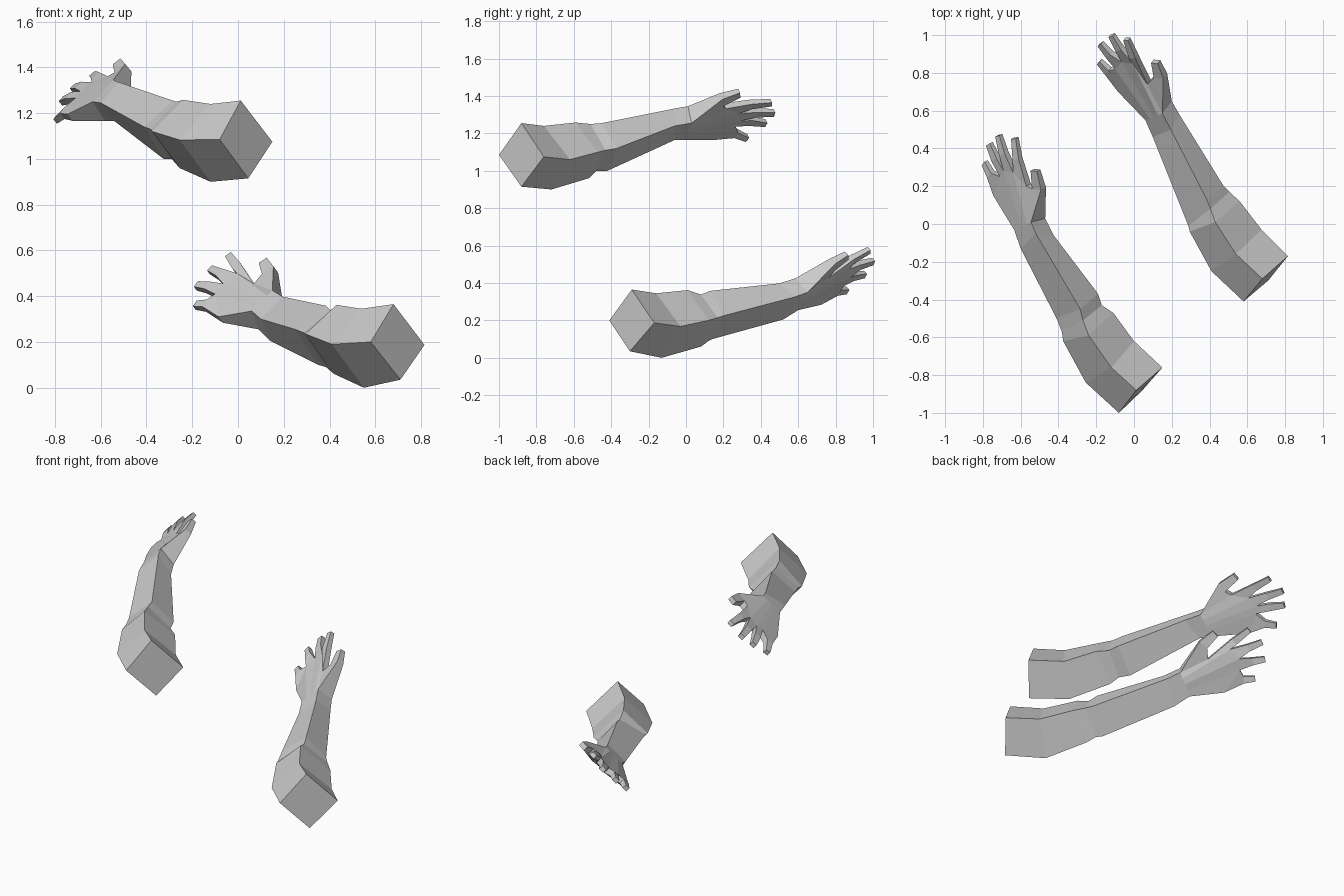
import bpy, bmesh
from mathutils import Vector as V

if "Cube" in bpy.data.objects:
    bpy.data.objects.remove(bpy.data.objects["Cube"])

skin = bpy.data.materials.new("light_grey")
skin.diffuse_color = (0.6, 0.6, 0.6, 1)
skin.use_nodes = True
skin.node_tree.nodes["Principled BSDF"].inputs["Base Color"].default_value = skin.diffuse_color


def vecs(rows):
    return [V(r) for r in rows]


def skin_rings(bm, rings, cap_start=False, cap_end=False):
    """Join four-sided rings into a tube."""
    loops = [[bm.verts.new(p) for p in r] for r in rings]
    for a, b in zip(loops, loops[1:]):
        for i in range(4):
            j = (i + 1) % 4
            bm.faces.new((a[i], a[j], b[j], b[i]))
    if cap_start:
        bm.faces.new(loops[0])
    if cap_end:
        bm.faces.new(loops[-1])


def ring(center, direction, n, width, thick):
    """Ring ordered: outer back, outer palm, inner palm, inner back."""
    u = direction.cross(n).normalized() * width / 2
    v = n * thick / 2
    return [center + u + v, center + u - v, center - u - v, center - u + v]


def build_arm(name, sections, knuckles, tips, thumb):
    bm = bmesh.new()
    rings = [vecs(s) for s in sections]
    knuckles, tips, thumb = vecs(knuckles), vecs(tips), vecs(thumb)
    # sleeve-like arm tube, ring order: little-finger side, back, thumb side, palm
    skin_rings(bm, rings, cap_start=True)
    L, T, R, B = rings[-1]
    n = (tips[3] - tips[0]).cross(tips[2] - (L + R) / 2).normalized()
    palm = [k - n * 0.04 for k in knuckles]

    # palm: wrist row to knuckle row, back and underside
    def strip(p0, p1, row):
        for i in range(4):
            quad = (p0.lerp(p1, i / 4), p0.lerp(p1, (i + 1) / 4), row[i + 1], row[i])
            bm.faces.new([bm.verts.new(p) for p in quad])
    strip(L, T, knuckles)
    strip(B, R, palm)
    bm.faces.new([bm.verts.new(p) for p in (L, B, palm[0], knuckles[0])])

    # four fingers
    for i, tip in enumerate(tips):
        base = [knuckles[i + 1], palm[i + 1], palm[i], knuckles[i]]
        c = sum(base, V()) / 4
        end = tip - n * 0.015
        mid = c.lerp(end, 0.5) + n * 0.008
        d = end - c
        skin_rings(bm, [base, ring(mid, d, n, 0.042, 0.034),
                        ring(end, end - mid, n, 0.032, 0.026)], cap_end=True)

    # thumb grows out of the side of the palm
    mid, end = thumb
    skin_rings(bm, [[T, R, palm[4], knuckles[4]],
                    ring(mid, end - mid, n, 0.06, 0.045),
                    ring(end, end - mid, n, 0.042, 0.03)], cap_end=True)

    bmesh.ops.remove_doubles(bm, verts=bm.verts, dist=0.0005)
    bmesh.ops.recalc_face_normals(bm, faces=bm.faces)
    me = bpy.data.meshes.new(name)
    bm.to_mesh(me)
    bm.free()
    me.materials.append(skin)
    bpy.context.collection.objects.link(bpy.data.objects.new(name, me))


# upper arm, reaching from high up
build_arm(
    "upper_arm_and_hand",
    [[(-.08, -1, 1.085), (.012, -.88, 1.255), (.15, -.76, 1.075), (.045, -.88, .915)],
     [(-.255, -.84, 1.083), (-.12, -.76, 1.24), (0, -.62, 1.06), (-.12, -.72, .9)],
     [(-.375, -.62, 1.12), (-.24, -.59, 1.258), (-.11, -.47, 1.1), (-.255, -.52, .96)],
     [(-.382, -.57, 1.13), (-.27, -.51, 1.25), (-.17, -.43, 1.11), (-.29, -.48, 1)],
     [(-.41, -.5, 1.14), (-.285, -.45, 1.255), (-.19, -.37, 1.12), (-.325, -.42, 1)],
     [(-.6, -.13, 1.245), (-.52, -.05, 1.335), (-.425, -.06, 1.24), (-.54, -.06, 1.165)],
     [(-.635, -.03, 1.25), (-.545, .01, 1.345), (-.47, .03, 1.255), (-.58, 0, 1.165)]],
    [(-.745, .15, 1.195), (-.71, .25, 1.266), (-.69, .28, 1.296), (-.64, .27, 1.335), (-.57, .2, 1.361)],
    [(-.8, .32, 1.185), (-.775, .42, 1.265), (-.725, .465, 1.32), (-.64, .45, 1.375)],
    [(-.503, .19, 1.38), (-.522, .285, 1.415)])

# lower arm, with a flatter wrist
build_arm(
    "lower_arm_and_hand",
    [[(.58, -.41, .2), (.68, -.29, .365), (.815, -.17, .187), (.71, -.3, .035)],
     [(.41, -.25, .19), (.54, -.16, .345), (.675, -.03, .168), (.55, -.13, 0)],
     [(.295, -.04, .235), (.43, .01, .362), (.56, .12, .2), (.42, .08, .06)],
     [(.288, -.01, .24), (.405, .08, .338), (.505, .17, .215), (.385, .12, .09)],
     [(.25, .085, .255), (.385, .13, .358), (.475, .2, .225), (.35, .14, .1)],
     [(.1, .46, .3), (.195, .5, .398), (.24, .58, .325), (.14, .52, .205)],
     [(.06, .55, .335), (.15, .585, .425), (.2, .65, .35), (.09, .6, .255)]],
    [(-.085, .7, .31), (-.1, .82, .41), (-.065, .857, .455), (-.005, .847, .5), (.07, .74, .455)],
    [(-.19, .85, .37), (-.185, .945, .455), (-.125, .99, .525), (-.045, .97, .585)],
    [(.14, .785, .5), (.115, .86, .547)])
